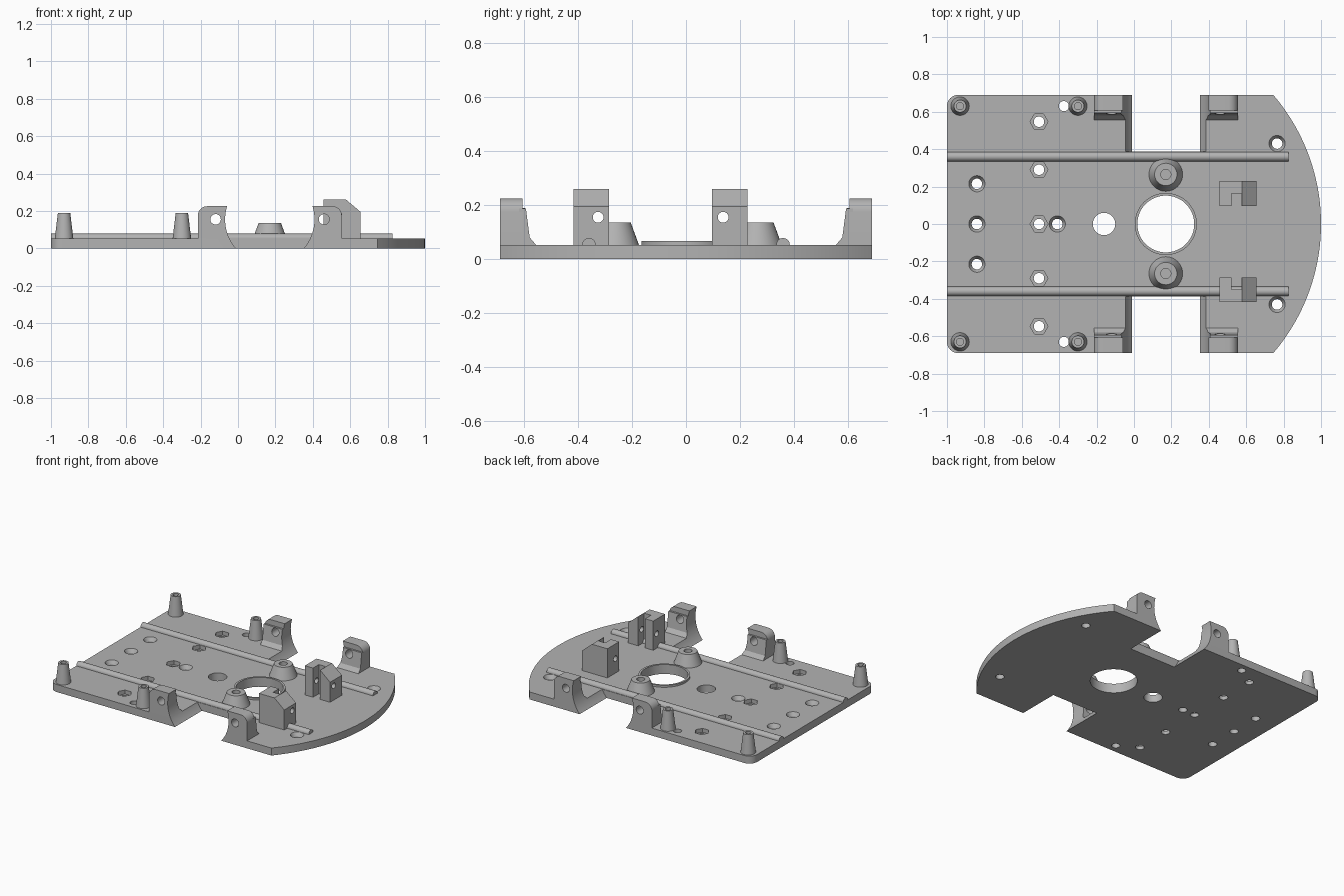
import bpy, bmesh, math
from mathutils import Matrix, Vector

if "Cube" in bpy.data.objects:
    bpy.data.objects.remove(bpy.data.objects["Cube"])

GREY = (0.45, 0.45, 0.45, 1)
grey = bpy.data.materials.new("plain grey")
grey.use_nodes = True
grey.diffuse_color = GREY
grey.node_tree.nodes["Principled BSDF"].inputs["Base Color"].default_value = GREY

TOP = 0.053  # plate thickness


def make(name, bm):
    bmesh.ops.recalc_face_normals(bm, faces=bm.faces)
    mesh = bpy.data.meshes.new(name)
    bm.to_mesh(mesh)
    bm.free()
    mesh.materials.append(grey)
    obj = bpy.data.objects.new(name, mesh)
    bpy.context.collection.objects.link(obj)
    return obj


def prism(name, points, axis, lo, hi):
    """Extrude a 2D outline along an axis: z takes (x, y), y takes (x, z), x takes (y, z)."""
    place = {"z": lambda a, b: (a, b, lo), "y": lambda a, b: (a, lo, b), "x": lambda a, b: (lo, a, b)}[axis]
    bm = bmesh.new()
    face = bm.faces.new([bm.verts.new(place(a, b)) for a, b in points])
    move = Vector([hi - lo if c == axis else 0 for c in "xyz"])
    new = bmesh.ops.extrude_face_region(bm, geom=[face])["geom"]
    bmesh.ops.translate(bm, vec=move, verts=[v for v in new if isinstance(v, bmesh.types.BMVert)])
    return make(name, bm)


def arc(cx, cy, r, start, end, steps):
    angles = [math.radians(start + (end - start) * i / steps) for i in range(steps + 1)]
    return [(cx + r * math.cos(a), cy + r * math.sin(a)) for a in angles]


def rod(name, centre, r, axis, lo, hi, sides=32):
    return prism(name, arc(*centre, r, 0, 360, sides)[:-1], axis, lo, hi)


def cone(name, x, y, r_low, r_high, lo, hi, sides=40):
    bm = bmesh.new()
    bmesh.ops.create_cone(bm, cap_ends=True, segments=sides, radius1=r_low, radius2=r_high,
                          depth=hi - lo, matrix=Matrix.Translation((x, y, (lo + hi) / 2)))
    return make(name, bm)


def cut(obj, *cutters):
    bpy.context.view_layer.objects.active = obj
    for cutter in cutters:
        mod = obj.modifiers.new("cut", "BOOLEAN")
        mod.operation, mod.solver, mod.object = "DIFFERENCE", "EXACT", cutter
        bpy.ops.object.modifier_apply(modifier=mod.name)
        bpy.data.objects.remove(cutter)


def wheel_space(side):
    return rod("wheel_cutter", (0.17, 0.155), 0.239, "y", *sorted((side * 0.388, side * 0.8)), 96)


parts = []

# Base plate: rounded rear corners and a bowed end
bow = math.degrees(math.asin(0.69 / 1.061))
outline = (arc(-0.061, 0, 1.061, -bow, bow, 40) + arc(-0.94, 0.63, 0.06, 90, 180, 8)
           + arc(-0.94, -0.63, 0.06, 180, 270, 8))
plate = prism("base_plate", outline, "z", 0, TOP)
parts.append(plate)
cut(plate, wheel_space(1), wheel_space(-1))

# Round holes, hexagonal nut pockets and countersunk holes
for x, y, r in [(0.17, 0, 0.152), (-0.16, 0, 0.06), (-0.375, 0.63, 0.027), (-0.375, -0.63, 0.027)]:
    cut(plate, rod("hole_cutter", (x, y), r, "z", -0.1, 0.2, 48))
for y in (-0.547, -0.29, 0, 0.29, 0.547):
    cut(plate, rod("nut_cutter", (-0.508, y), 0.048, "z", 0.025, 0.1, 6),
        rod("hole_cutter", (-0.508, y), 0.028, "z", -0.1, 0.2))
for x, y in [(-0.84, 0.215), (-0.84, 0), (-0.84, -0.215), (-0.41, 0), (0.765, 0.43), (0.765, -0.43)]:
    cut(plate, cone("sink_cutter", x, y, 0.028, 0.044, 0.027, TOP + 0.001),
        rod("hole_cutter", (x, y), 0.028, "z", -0.1, 0.2, 40))

# Raised rim around the large opening
rim = rod("opening_rim", (0.17, 0), 0.166, "z", TOP - 0.02, 0.067, 64)
cut(rim, rod("hole_cutter", (0.17, 0), 0.152, "z", -0.1, 0.2, 48))
parts.append(rim)

for side, word in ((1, "back"), (-1, "front")):
    # Half-round stiffening rail
    parts.append(rod(word + "_rail", (side * 0.36, TOP), 0.025, "x", -1, 0.825))

    # Tapered standoffs with blind screw holes
    for x, end in ((-0.93, "left"), (-0.30, "inner")):
        post = cone(f"{word}_{end}_standoff", x, side * 0.63, 0.05, 0.033, TOP - 0.005, 0.19)
        cut(post, rod("hole_cutter", (x, side * 0.63), 0.019, "z", 0.08, 0.3))
        parts.append(post)

    # Conical boss beside the large opening
    boss = cone(word + "_boss", 0.17, side * 0.265, 0.092, 0.06, TOP - 0.005, 0.135)
    cut(boss, rod("hole_cutter", (0.17, side * 0.265), 0.027, "z", 0.07, 0.3))
    parts.append(boss)

    # Axle lugs with flared feet, hollowed by the wheel space
    for d, hole_x, end in ((-1, -0.12, "left"), (1, 0.46, "right")):
        far, near = 0.17 + d * 0.385, 0.17 + d * 0.15
        corner = [(far - d * (0.05 - px), pz) for px, pz in arc(0, 0.175, 0.05, 0, 90, 8)]
        corner = [(far - d * 0.05 + d * px, pz) for px, pz in arc(0, 0.175, 0.05, 0, 90, 8)]
        lug = prism(f"{word}_{end}_lug", [(near, TOP), (far, TOP)] + corner + [(near, 0.225)],
                    "y", side * 0.607, side * 0.69)
        foot = prism(f"{word}_{end}_lug_foot",
                     [(side * y, z) for y, z in ((0.62, TOP), (0.557, TOP), (0.58, 0.08),
                                                 (0.594, 0.187), (0.62, 0.187))], "x", near, far)
        for part in (lug, foot):
            cut(part, wheel_space(side),
                rod("hole_cutter", (hole_x, 0.155), 0.028, "y", *sorted((side * 0.5, side * 0.8))))
            parts.append(part)

# Slotted motor brackets: sloped outer top, nut slot open toward the middle
profile = [(0.457, TOP), (0.655, TOP), (0.655, 0.195), (0.578, 0.26), (0.457, 0.26)]
for word, open_y, d in (("back", 0.097, 1), ("front", -0.285, -1)):
    bracket = prism(word + "_bracket", profile, "y", *sorted((open_y, open_y + d * 0.132)))
    y0, y1 = sorted((open_y - d * 0.05, open_y + d * 0.066))
    slot = prism("slot_cutter", [(0.521, y0), (0.575, y0), (0.575, y1), (0.521, y1)], "z", 0.03, 0.4)
    cut(bracket, slot, rod("hole_cutter", (open_y + d * 0.041, 0.155), 0.02, "x", 0.3, 0.8))
    parts.append(bracket)

# Smooth round faces, keep edges sharp
bpy.ops.object.select_all(action="DESELECT")
for part in parts:
    part.select_set(True)
bpy.context.view_layer.objects.active = plate
bpy.ops.object.shade_smooth_by_angle(angle=math.radians(30))
